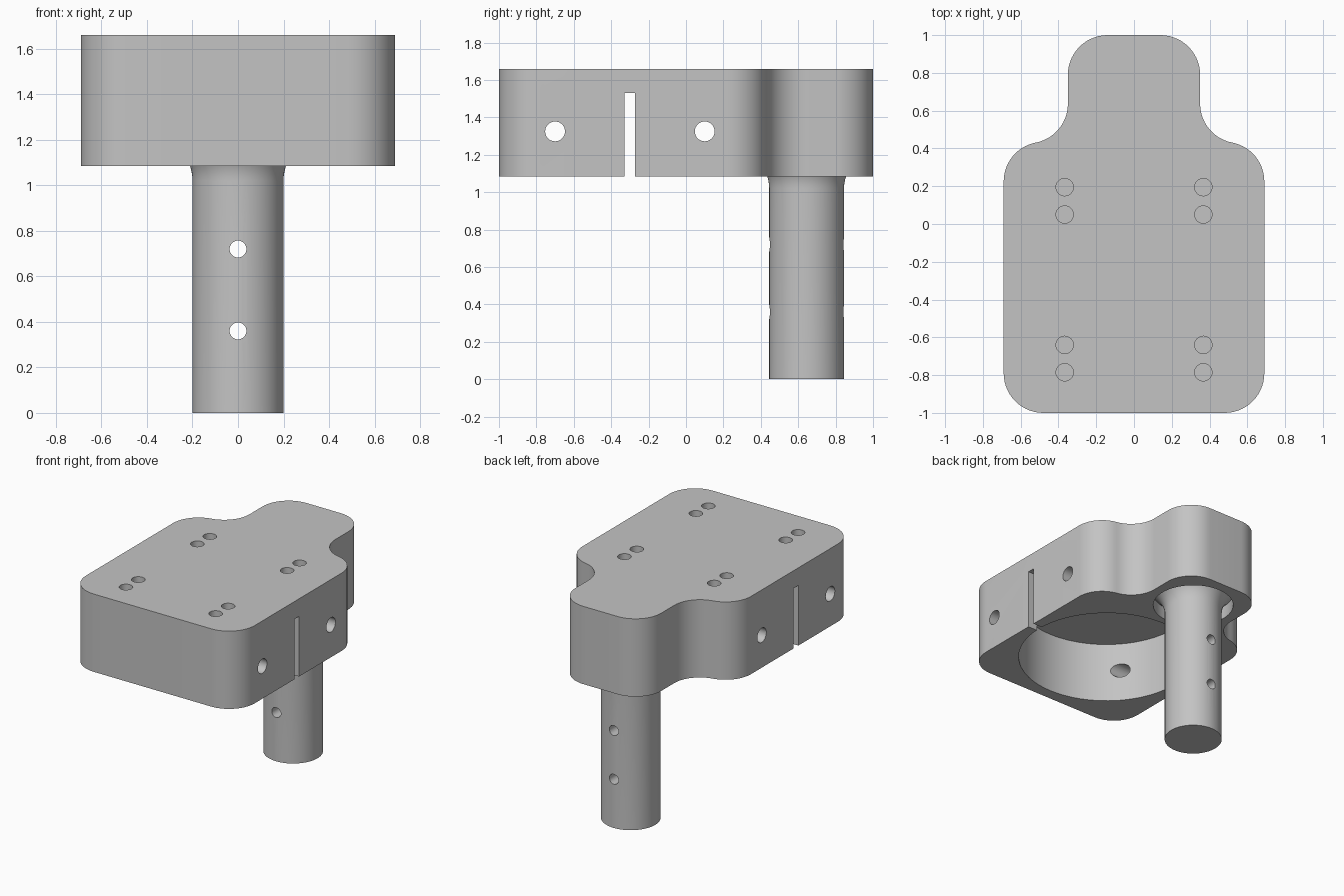
import bpy, bmesh
from math import sin, cos, pi, radians, sqrt
from mathutils import Matrix, Vector

if "Cube" in bpy.data.objects:
    bpy.data.objects.remove(bpy.data.objects["Cube"], do_unlink=True)

grey = bpy.data.materials.new("mid_grey")
grey.use_nodes = True
COLOUR = (0.55, 0.55, 0.55, 1)
grey.diffuse_color = COLOUR
grey.node_tree.nodes["Principled BSDF"].inputs["Base Color"].default_value = COLOUR

BOTTOM, TOP, CEILING = 1.085, 1.66, 1.54
BORE_Y, POST_Y = -0.30, 0.645


def make_object(name, bm):
    bmesh.ops.recalc_face_normals(bm, faces=bm.faces)
    mesh = bpy.data.meshes.new(name)
    bm.to_mesh(mesh)
    bm.free()
    mesh.materials.append(grey)
    ob = bpy.data.objects.new(name, mesh)
    bpy.context.collection.objects.link(ob)
    return ob


def arc(cx, cy, r, a0, a1, n=14):
    angles = [radians(a0 + (a1 - a0) * i / n) for i in range(n + 1)]
    return [(cx + r * cos(a), cy + r * sin(a)) for a in angles]


def add_cylinder(bm, centre, r, length, axis="Z", segments=32):
    turn = {"X": Matrix.Rotation(pi / 2, 4, "Y"),
            "Y": Matrix.Rotation(pi / 2, 4, "X"), "Z": Matrix()}[axis]
    bmesh.ops.create_cone(bm, cap_ends=True, segments=segments, radius1=r, radius2=r,
                          depth=length, matrix=Matrix.Translation(centre) @ turn)


def add_box(bm, centre, size, angle=0):
    bmesh.ops.create_cube(bm, size=1, matrix=Matrix.Translation(centre)
                          @ Matrix.Rotation(angle, 4, "Z") @ Matrix.Diagonal((*size, 1)))


def cut(target, name, build):
    """Subtract the shapes added by build from the target."""
    bm = bmesh.new()
    build(bm)
    cutter = make_object(name, bm)
    cutter.hide_render = True
    mod = target.modifiers.new(name, "BOOLEAN")
    mod.operation, mod.solver, mod.object = "DIFFERENCE", "EXACT", cutter
    mod.use_self = True
    bpy.context.view_layer.objects.active = target
    bpy.ops.object.modifier_apply(modifier=name)
    bpy.data.objects.remove(cutter, do_unlink=True)


# Housing: mirrored outline, extruded upwards
half = (arc(0.48, -0.79, 0.21, -90, 0) + arc(0.48, 0.225, 0.21, 0, 79)
        + arc(0.56, 0.637, 0.21, 259, 180) + arc(0.14, 0.79, 0.21, 0, 90))
outline = []
for p in half + [(-x, y) for x, y in reversed(half)]:
    if not outline or (Vector(p) - Vector(outline[-1])).length > 0.004:
        outline.append(p)
bm = bmesh.new()
base = bm.faces.new([bm.verts.new((x, y, BOTTOM)) for x, y in outline])
risen = bmesh.ops.extrude_face_region(bm, geom=[base])["geom"]
bmesh.ops.translate(bm, vec=(0, 0, TOP - BOTTOM),
                    verts=[v for v in risen if isinstance(v, bmesh.types.BMVert)])
housing = make_object("housing", bm)


# Large blind bore and the recess around the post
def pockets(bm):
    low = BOTTOM - 0.1
    add_cylinder(bm, (0, BORE_Y, (low + CEILING) / 2), 0.615, CEILING - low, segments=96)
    add_cylinder(bm, (0, POST_Y, (low + 1.18) / 2), 0.28, 1.18 - low, segments=64)


# Slot through both side walls
def slot(bm):
    low, high = BOTTOM - 0.1, 1.53
    add_box(bm, (0, BORE_Y, (low + high) / 2), (1.6, 0.055, high - low))


# Cross holes and blind holes in the top
def holes(bm):
    for y in (-0.7, 0.1):
        add_cylinder(bm, (0, y, 1.325), 0.053, 1.6, "X")
    for x in (-0.367, 0.367):
        for y in (-0.785, -0.64, 0.05, 0.195):
            add_cylinder(bm, (x, y, TOP), 0.046, 0.18)


cut(housing, "pocket_cutter", pockets)
cut(housing, "slot_cutter", slot)
cut(housing, "hole_cutter", holes)

# Post: lathed profile with a filleted root inside the recess
R = 0.2
profile = [(0, 0), (0.2, 0)]
for i in range(9):
    h = 0.16 * i / 8
    profile.append((0.2 + R - sqrt(R * R - h * h), 1.02 + h))
profile.append((0, 1.18))
bm = bmesh.new()
verts = [bm.verts.new((r, 0, z)) for r, z in profile]
edges = [bm.edges.new(pair) for pair in zip(verts, verts[1:])]
bmesh.ops.spin(bm, geom=verts + edges, cent=(0, 0, 0), axis=(0, 0, 1),
               angle=2 * pi, steps=64, use_duplicate=False)
bmesh.ops.remove_doubles(bm, verts=bm.verts, dist=0.0005)
bmesh.ops.translate(bm, verts=bm.verts, vec=(0, POST_Y, 0))
post = make_object("post", bm)


# Pin holes through the post
def pin_holes(bm):
    for z in (0.36, 0.72):
        add_cylinder(bm, (0, POST_Y, z), 0.037, 0.6, "Y")


cut(post, "pin_cutter", pin_holes)

for ob in (housing, post):
    bpy.ops.object.select_all(action="DESELECT")
    ob.select_set(True)
    bpy.context.view_layer.objects.active = ob
    bpy.ops.object.shade_smooth_by_angle(angle=radians(30))
